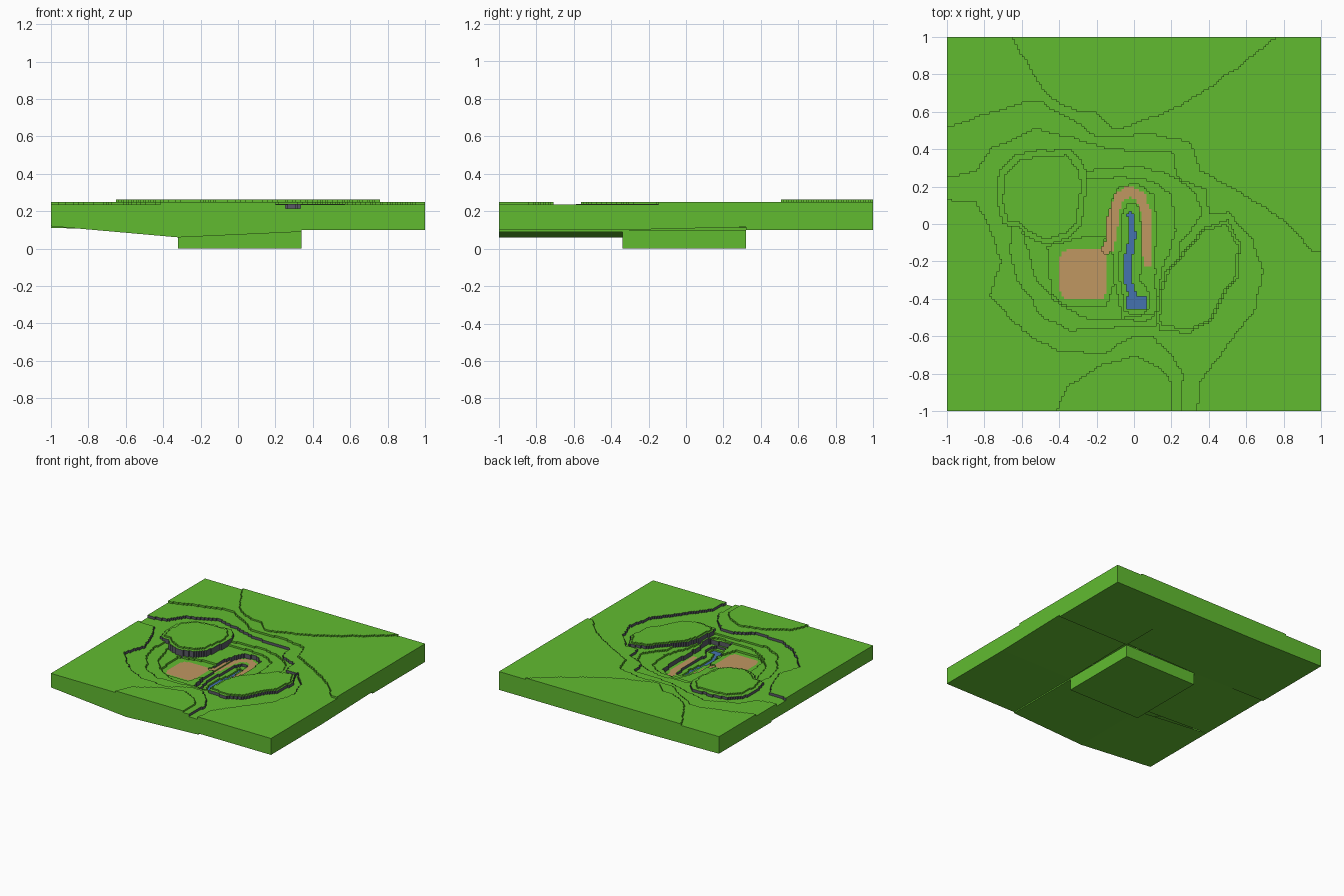
import bpy, bmesh, math
from mathutils import Vector, noise

if "Cube" in bpy.data.objects:
    bpy.data.objects.remove(bpy.data.objects["Cube"])

N = 150                 # terrain cells per side
CELL = 2.0 / N
SKIRT = 0.125           # where the terrain skin meets the underside blocks


def material(name, rgb):
    m = bpy.data.materials.new(name)
    m.diffuse_color = (*rgb, 1)
    m.use_nodes = True
    m.node_tree.nodes["Principled BSDF"].inputs["Base Color"].default_value = m.diffuse_color
    return m


GRASS, ROCK, SAND, WATER = range(4)
MATS = [material("grass", (0.12, 0.50, 0.03)), material("rock", (0.10, 0.10, 0.13)),
        material("sand", (0.53, 0.31, 0.12)), material("water", (0.06, 0.17, 0.43))]


def inside(x, y, poly):
    hit = False
    for (ax, ay), (bx, by) in zip(poly, poly[1:] + poly[:1]):
        if (ay > y) != (by > y) and x < (bx - ax) * (y - ay) / (by - ay) + ax:
            hit = not hit
    return hit


def near(x, y, line, r):
    p = Vector((x, y))
    for a, b in zip(line, line[1:]):
        a, b = Vector(a), Vector(b)
        t = max(0, min(1, (p - a).dot(b - a) / (b - a).length_squared))
        if (a + (b - a) * t - p).length < r:
            return True
    return False


# Terrace outlines, painted in order over the base level
north_slope = [(-1.1, .48), (-.75, .6), (-.6, .65), (-.5, .65), (-.35, .57), (-.2, .46), (.1, .48),
               (.3, .43), (.36, .28), (.6, .15), (.8, .02), (.95, -.14), (1.1, -.16), (1.1, 1.1), (-1.1, 1.1)]
north_ridge = [(-.7, 1.1), (-.66, 1), (-.48, .7), (-.3, .6), (-.2, .6), (-.1, .5), (.05, .55),
               (.25, .63), (.55, .83), (.76, 1), (.85, 1.1)]
south_hill = [(-.41, -1.1), (-.41, -1), (-.35, -.87), (-.2, -.77), (0, -.7), (.15, -.77), (.2, -.85), (.2, -1.1)]
basin = [(.255, -1.1), (.255, -.8), (.2, -.7), (.1, -.61), (0, -.6), (-.1, -.65), (-.16, -.7), (-.4, -.68),
         (-.6, -.57), (-.77, -.38), (-.71, -.2), (-.78, 0), (-.85, .12), (-1.1, .14), (-1.1, .22),
         (-.85, .28), (-.75, .41), (-.52, .5), (-.35, .47), (-.15, .4), (.2, .38), (.24, .24), (.38, .18),
         (.4, .05), (.5, .06), (.63, -.08), (.69, -.25), (.65, -.45), (.5, -.65), (.35, -.85), (.32, -1.1)]
lower_basin = [(-.66, -.02), (-.66, -.15), (-.62, -.3), (-.5, -.47), (-.35, -.57), (-.05, -.55), (.12, -.54),
               (.2, -.3), (.25, -.1), (.36, .05), (.33, .16), (.18, .28), (0, .31), (-.27, .28)]
sand_basin = [(-.6, -.04), (-.52, -.3), (-.42, -.42), (-.25, -.5), (.1, -.51), (.15, -.25), (.22, -.04),
              (.2, .15), (.1, .23), (-.1, .25), (-.27, .23)]
sand_floor = [(-.46, -.12), (-.44, -.38), (-.36, -.44), (-.16, -.44), (-.1, -.3), (-.1, -.07), (-.25, -.07)]
gorge = [(-.16, -.12), (-.12, .12), (-.08, .19), (.02, .21), (.1, .15), (.12, 0), (.11, -.3), (.12, -.47),
         (-.06, -.5), (-.1, -.32), (-.11, -.16)]
trench = [(-.07, .05), (-.03, .11), (.02, .1), (.04, 0), (.03, -.3), (.08, -.36), (.07, -.47), (-.05, -.47),
          (-.07, -.3)]
west_mesa = [(-.7, 0), (-.74, .15), (-.72, .28), (-.63, .38), (-.34, .4), (-.27, .32), (-.25, .2),
             (-.28, 0), (-.34, -.07), (-.46, -.11), (-.58, -.06), (-.62, -.02)]
east_mesa = [(.13, -.57), (.13, -.38), (.17, -.26), (.25, -.16), (.38, -.02), (.5, .02), (.57, -.1),
             (.56, -.27), (.46, -.42), (.42, -.52), (.3, -.58)]


def shrink(poly, k):
    cx = sum(p[0] for p in poly) / len(poly)
    cy = sum(p[1] for p in poly) / len(poly)
    return [(cx + (x - cx) * k, cy + (y - cy) * k) for x, y in poly]


LAYERS = [(.250, north_slope), (.262, north_ridge), (.248, south_hill), (.214, basin), (.200, lower_basin),
          (.186, sand_basin), (.170, sand_floor), (.150, gorge), (.128, trench),
          (.236, west_mesa), (.248, shrink(west_mesa, .87)),
          (.238, east_mesa), (.248, shrink(east_mesa, .93))]

path = [(-.18, -.16), (-.13, -.12), (-.11, .05), (-.08, .14), (-.02, .17), (.04, .14), (.07, .05), (.07, -.2)]
river = [(-.02, .05), (-.01, -.07), (-.03, -.2), (-.03, -.3), (0, -.42)]


def cell(i, j):
    """Height and material of one terrain cell."""
    x, y = -1 + (i + .5) * CELL, -1 + (j + .5) * CELL
    wx = x + .012 * noise.noise((x * 9, y * 9, 0))
    wy = y + .012 * noise.noise((x * 9, y * 9, 7))
    z, mat = .235, GRASS
    for level, poly in LAYERS:
        if inside(wx, wy, poly):
            z = level
    pad_x, pad_y = abs(x + .27) - .07, abs(y + .27) - .08
    if math.hypot(max(pad_x, 0), max(pad_y, 0)) < .055:
        z, mat = .170, SAND
    elif near(wx, wy, path, .026):
        z, mat = (.160 if x < -.12 else .150), SAND
    if near(wx, wy, river, .017) or (abs(wx - .01) < .05 and abs(wy + .42) < .03):
        z, mat = .115, WATER
    return z, mat


def finish(bm, name):
    bmesh.ops.remove_doubles(bm, verts=bm.verts, dist=1e-5)
    mesh = bpy.data.meshes.new(name)
    bm.to_mesh(mesh)
    bm.free()
    for m in MATS:
        mesh.materials.append(m)
    bpy.context.collection.objects.link(bpy.data.objects.new(name, mesh))


def quad(bm, pts, mat):
    bm.faces.new([bm.verts.new(p) for p in pts]).material_index = mat


# Terraced landscape: flat cell tops with upright steps between them
grid = [[cell(i, j) for j in range(N)] for i in range(N)]
bm = bmesh.new()
for i in range(N):
    for j in range(N):
        z, mat = grid[i][j]
        x0, y0 = -1 + i * CELL, -1 + j * CELL
        x1, y1 = x0 + CELL, y0 + CELL
        quad(bm, [(x0, y0, z), (x1, y0, z), (x1, y1, z), (x0, y1, z)], mat)
        sides = [(-1, 0, (x0, y1), (x0, y0)), (1, 0, (x1, y0), (x1, y1)),
                 (0, -1, (x0, y0), (x1, y0)), (0, 1, (x1, y1), (x0, y1))]
        for di, dj, a, b in sides:
            u, v = i + di, j + dj
            edge = not (0 <= u < N and 0 <= v < N)
            low = SKIRT if edge else grid[u][v][0]
            if low < z:
                rock = not edge and z - low > .017
                quad(bm, [(*a, low), (*b, low), (*b, z), (*a, z)], ROCK if rock else GRASS)
finish(bm, "landscape")

# Underside blocks: corner depths in order front-left, front-right, back-right, back-left
XS, YS = (-1, -.32, .34, 1), (-1, -.34, .32, 1)
DEPTHS = [[(.12, .06, .06, .12), (.06, .09, .09, .06), (.10, .10, .10, .10)],
          [(.12, .09, .10, .12), (0, 0, 0, 0), (.10, .10, .115, .115)],
          [(.11, .10, .10, .11), (.10, .11, .10, .10), (.10, .10, .10, .10)]]
names = [["front_left", "front_middle", "front_right"], ["middle_left", "centre", "middle_right"],
         ["back_left", "back_middle", "back_right"]]
for r in range(3):
    for c in range(3):
        xy = [(XS[c], YS[r]), (XS[c + 1], YS[r]), (XS[c + 1], YS[r + 1]), (XS[c], YS[r + 1])]
        bottom = [(*p, d) for p, d in zip(xy, DEPTHS[r][c])]
        top = .10 if (r, c) == (1, 1) else SKIRT
        bm = bmesh.new()
        quad(bm, bottom[::-1], GRASS)
        for k in range(4):
            n = (k + 1) % 4
            # inner sides stop below the gorge floor
            inner = (k, r) in ((0, 1), (0, 2), (2, 0), (2, 1)) or (k, c) in ((1, 0), (1, 1), (3, 1), (3, 2))
            t = .112 if inner and (r, c) != (1, 1) else top
            if inner and max(bottom[k][2], bottom[n][2]) >= t:
                continue
            quad(bm, [bottom[k], bottom[n], (*xy[n], t), (*xy[k], t)], GRASS)
        finish(bm, names[r][c] + "_block")
